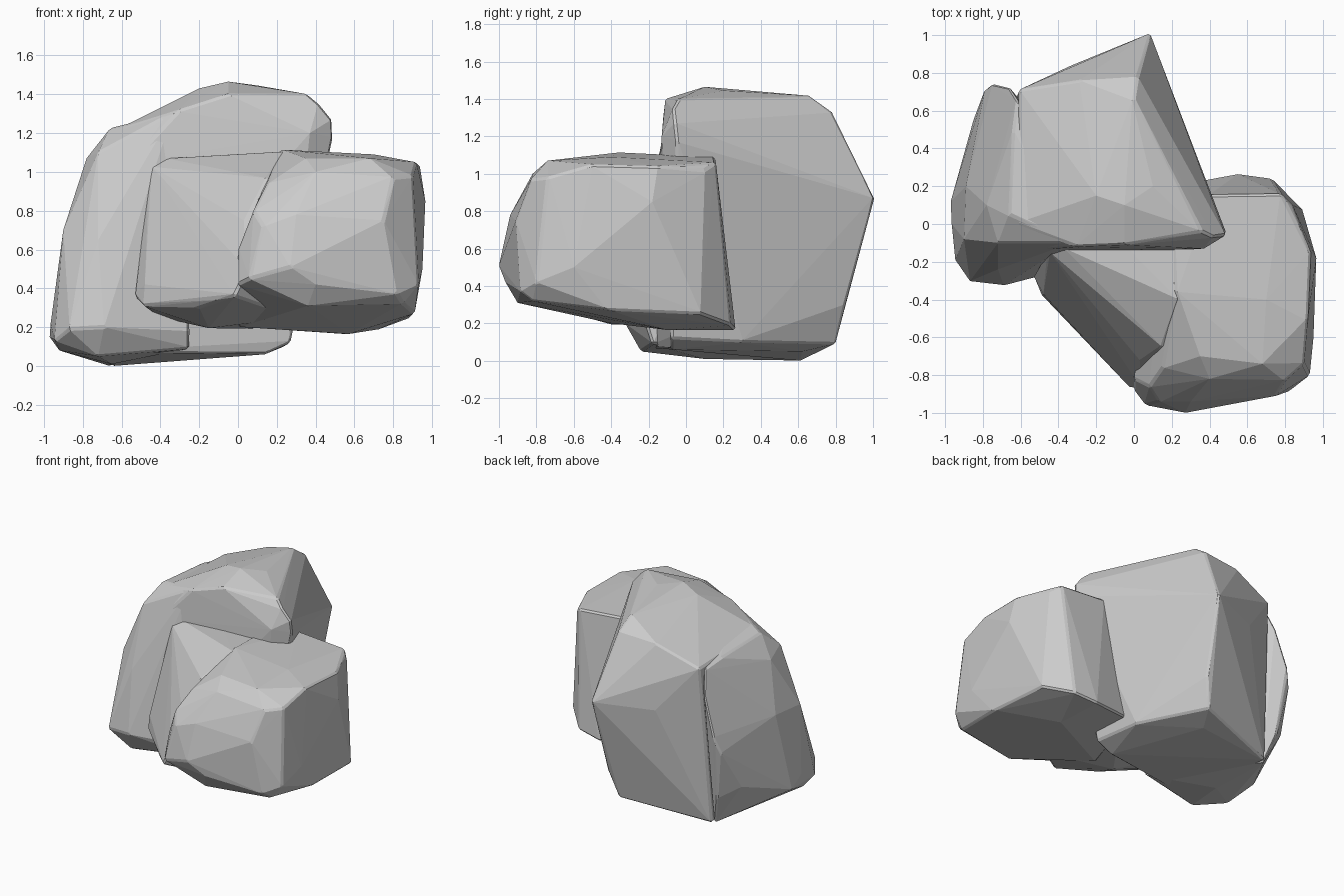
import bpy, bmesh
from math import radians


def rehull(bm):
    """Wrap all points of the mesh in a clean convex skin."""
    res = bmesh.ops.convex_hull(bm, input=bm.verts)
    junk = {g for g in res["geom_interior"] if isinstance(g, bmesh.types.BMVert)}
    bmesh.ops.delete(bm, geom=list(junk), context='VERTS')


def hull(name, pts, bevel):
    """Chiselled convex boulder through the given corner points."""
    bm = bmesh.new()
    for p in pts:
        bm.verts.new(p)
    rehull(bm)
    sharp = [e for e in bm.edges if len(e.link_faces) == 2
             and e.calc_face_angle(0) > radians(32)]
    bmesh.ops.bevel(bm, geom=sharp, offset=bevel, segments=1, affect='EDGES',
                    clamp_overlap=True)
    # re-hull so the chamfered stone stays clean and closed
    bmesh.ops.delete(bm, geom=list(bm.edges), context='EDGES_FACES')
    for v in bm.verts:
        v.co.z = max(v.co.z, 0)
    rehull(bm)
    bmesh.ops.recalc_face_normals(bm, faces=bm.faces)
    me = bpy.data.meshes.new(name)
    bm.to_mesh(me)
    bm.free()
    ob = bpy.data.objects.new(name, me)
    bpy.context.collection.objects.link(ob)
    return ob


def fuse(base, lump):
    """Join two lumps into one stone with a crease between them."""
    mod = base.modifiers.new("fuse", 'BOOLEAN')
    mod.operation, mod.solver, mod.object = 'UNION', 'EXACT', lump
    bpy.context.view_layer.objects.active = base
    bpy.ops.object.modifier_apply(modifier="fuse")
    bpy.data.objects.remove(lump)


# back rock: tall main body with a pointed back corner
back = hull("back_rock", [
    (-.65, .62, 0), (-.62, -.2, .07), (.14, -.08, .06), (.27, -.08, .12),
    (.24, .3, .1), (0, .8, .09), (-.1, .62, .05), (.06, .85, .3),
    (.085, 1.01, .87), (-.2, .88, .95), (-.33, .84, .85), (-.61, .71, 1.19),
    (.49, -.05, 1.18), (.485, -.06, 1.27), (.37, .22, 1.0), (.37, -.13, 1.2),
    (.42, -.07, 1.35), (.36, -.04, 1.4), (.1, .2, 1.445), (-.05, .1, 1.465),
    (-.2, .15, 1.43), (-.3, -.12, 1.32), (-.05, -.11, 1.4), (-.3, -.12, 1.15),
    (0, .66, 1.42), (.02, .78, 1.33), (-.29, .76, 1.31), (-.62, 0, 1.22),
    (-.55, -.14, 1.05), (-.4, -.17, .5), (.36, -.04, .65)], .012)
# back rock: slab bulging out on the left
slab = hull("left_slab", [
    (-.97, .12, .15), (-.945, -.2, .13), (-.87, -.305, .19), (-.69, -.325, .2),
    (-.92, -.1, .08), (-.65, .1, .01), (-.66, .6, 0), (-.25, -.18, .09),
    (-.25, -.21, .18), (-.72, -.24, .05), (-.965, .0, .22), (-.9, -.08, .7),
    (-.89, .2, .72), (-.85, .55, .3), (-.79, .71, .6), (-.75, .745, .72),
    (-.66, .725, 1.0), (-.62, .66, 1.17), (-.78, .1, 1.07), (-.72, -.1, 1.1),
    (-.66, .05, 1.225), (-.64, .5, 1.2), (-.72, -.24, .65), (-.72, .66, .2),
    (-.33, -.1, 1.31), (-.3, .3, 1.2)], .012)
fuse(back, slab)

# front rock: rounded block at the right
front = hull("front_rock", [
    (.0, -.88, .42), (.06, -.96, .45), (.27, -1.0, .51), (.4, -.965, .42),
    (.82, -.885, .37), (.36, -.9, .31), (.85, -.82, .32), (.93, -.8, .42),
    (.95, -.6, .5), (.91, -.4, .27), (.57, -.1, .165), (.2, .2, .19),
    (.55, .265, .165), (.73, .24, .19), (.89, .08, .25), (.965, -.18, .85),
    (.935, -.15, 1.04), (.84, .1, 1.02), (.78, .16, 1.06), (.4, .155, 1.09),
    (.22, -.35, 1.115), (.7, -.4, 1.09), (.92, -.5, 1.05), (.9, -.74, .98),
    (.68, -.74, 1.07), (.35, -.7, 1.07), (.4, -.82, 1.0), (.8, -.83, .97),
    (.15, -.76, .94), (.08, -.86, .8), (.13, -.94, .72), (.3, -.94, .78),
    (.0, -.82, .6), (.75, -.91, .75), (.0, -.4, .2), (.2, .1, 1.09)], .012)
# front rock: wedge running left into the back rock
wedge = hull("left_wedge", [
    (-.53, -.28, .36), (-.49, -.375, .31), (-.48, -.37, .42), (-.2, -.64, .3),
    (-.02, -.87, .36), (.05, -.88, .5), (-.15, -.4, .195), (-.4, -.1, .25),
    (.2, .1, .19), (-.46, -.16, .95), (-.45, -.14, 1.03), (-.38, -.12, 1.07),
    (-.2, .05, 1.08), (.22, .1, 1.09), (.24, -.4, 1.105), (.15, -.44, 1.06),
    (.15, -.65, .97), (.03, -.72, .75), (-.38, -.25, .68), (.3, -.6, .8),
    (.3, -.6, .25)], .012)
fuse(front, wedge)
